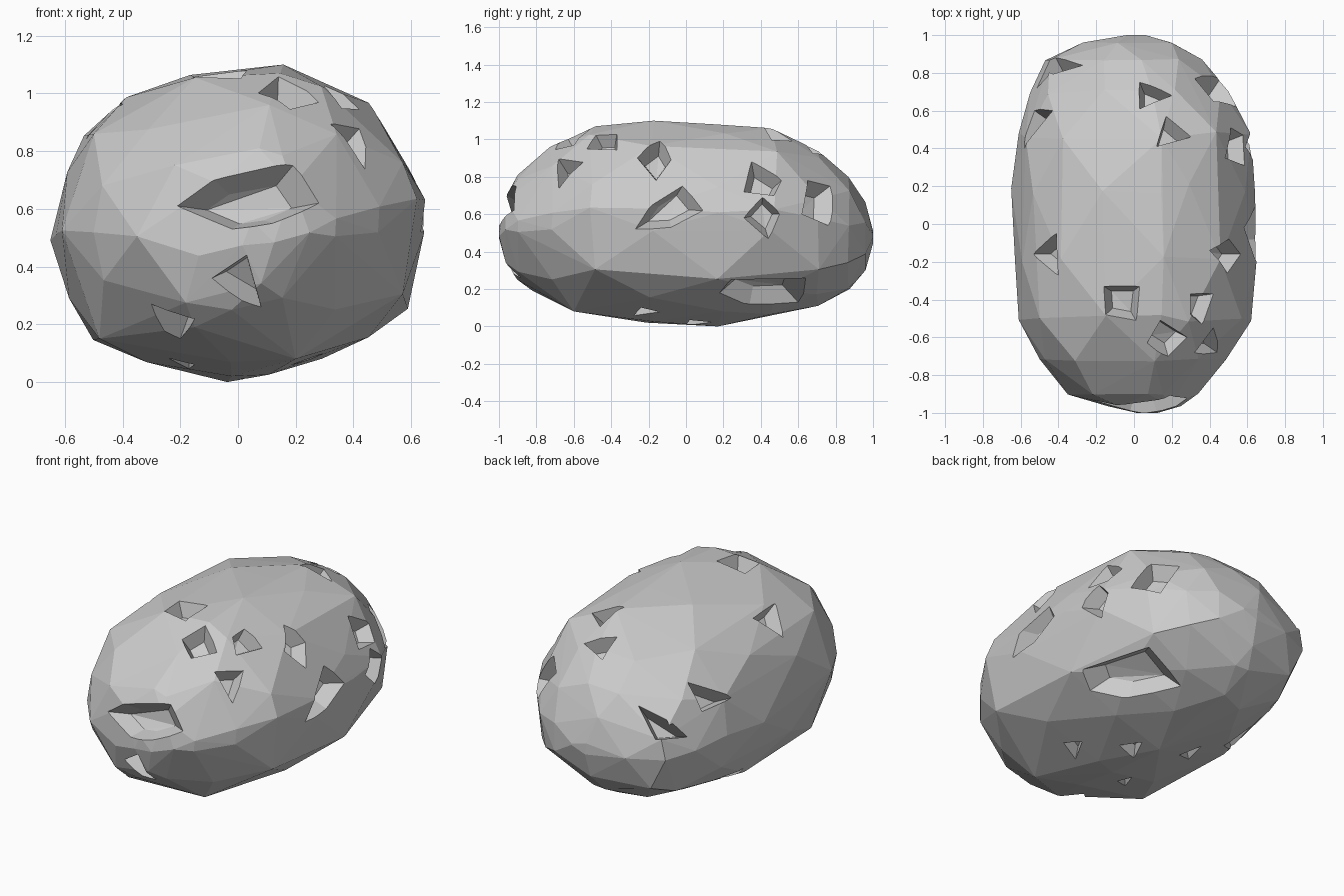
import bpy
import bmesh
import random
from mathutils import Vector
from mathutils.bvhtree import BVHTree

random.seed(4)

if "Cube" in bpy.data.objects:
    bpy.data.objects.remove(bpy.data.objects["Cube"])

stone = bpy.data.materials.new("stone grey")
stone.use_nodes = True
GREY = (0.6, 0.6, 0.6, 1)
stone.diffuse_color = GREY
stone.node_tree.nodes["Principled BSDF"].inputs["Base Color"].default_value = GREY


def make_object(name, bm):
    mesh = bpy.data.meshes.new(name)
    bm.to_mesh(mesh)
    obj = bpy.data.objects.new(name, mesh)
    bpy.context.collection.objects.link(obj)
    mesh.materials.append(stone)
    return obj


def hull(bm, points):
    """Wrap the points in a convex skin and drop the ones left inside."""
    verts = [bm.verts.new(p) for p in points]
    bmesh.ops.convex_hull(bm, input=verts)
    inside = [v for v in verts if v.is_valid and not v.link_faces]
    bmesh.ops.delete(bm, geom=inside, context="VERTS")
    bmesh.ops.recalc_face_normals(bm, faces=bm.faces)


# Cross-section of the rock, in a unit box, and its outermost corners
SECTION = [
    (1, 0.13), (0.92, 0.38), (0.7, 0.75), (0.46, 0.91), (0.23, 1),
    (-0.25, 0.97), (-0.62, 0.79), (-0.82, 0.58), (-0.94, 0.31), (-1, -0.09),
    (-0.93, -0.5), (-0.77, -0.73), (-0.51, -0.91), (-0.05, -1), (0.15, -0.99),
    (0.46, -0.85), (0.69, -0.75), (0.92, -0.53), (0.99, -0.09),
]
EXTREMES = {0, 4, 9, 13}

# Stations along the rock: y, left x, right x, bottom z, top z, corner step
STATIONS = [
    (-1, 0, 0.13, 0.46, 0.56, 6), (-0.965, -0.15, 0.25, 0.34, 0.73, 4),
    (-0.9, -0.35, 0.34, 0.25, 0.81, 3), (-0.72, -0.5, 0.49, 0.15, 0.96, 2),
    (-0.5, -0.61, 0.62, 0.07, 1.07, 2), (-0.18, -0.63, 0.65, 0.02, 1.1, 2),
    (0.18, -0.65, 0.64, 0, 1.08, 2), (0.47, -0.61, 0.62, 0.06, 1.06, 2),
    (0.7, -0.55, 0.5, 0.11, 0.94, 2), (0.87, -0.47, 0.36, 0.2, 0.8, 3),
    (0.96, -0.27, 0.22, 0.3, 0.67, 4), (1, -0.06, 0.06, 0.44, 0.52, 6),
]

# Single corners that bulge past the sections along the underside
BUMPS = [(0.2, -0.6, 0.08), (-0.2, 0.65, 0.1), (-0.48, -0.5, 0.15), (-0.15, -0.82, 0.19)]


def ring(index, y, left, right, low, high, step):
    """Section at one station, with alternating corners left out."""
    for i, (u, v) in enumerate(SECTION):
        if (i + index) % step == 0 or (step < 4 and i in EXTREMES):
            shift = random.uniform(-0.04, 0.04) * (1 - abs(y))
            yield Vector(((left + right + (right - left) * u) / 2, y + shift,
                          (low + high + (high - low) * v) / 2))


# Rock body
bm = bmesh.new()
hull(bm, [p for k, s in enumerate(STATIONS) for p in ring(k + 1, *s)] + BUMPS)
surface = BVHTree.FromBMesh(bm)
rock = make_object("rock", bm)
bm.free()

# Pit outlines, as flat shapes thrown onto one side of the rock
FRONT = [
    [(-0.21, 0.61), (-0.08, 0.7), (0.19, 0.75), (0.28, 0.62), (0.12, 0.55), (-0.02, 0.53)],
    [(-0.09, 0.36), (0.03, 0.44), (0.08, 0.26)],
    [(-0.3, 0.27), (-0.15, 0.22), (-0.2, 0.15)],
]
RIGHT = [
    [(-0.27, 0.52), (-0.18, 0.65), (-0.02, 0.75), (0.09, 0.62), (-0.08, 0.53)],
    [(0.18, 0.18), (0.24, 0.25), (0.64, 0.26), (0.6, 0.13), (0.34, 0.12)],
    [(-0.26, 0.9), (-0.14, 0.99), (-0.08, 0.89), (-0.16, 0.78)],
    [(0.31, 0.72), (0.35, 0.88), (0.51, 0.78), (0.47, 0.7)],
    [(0.31, 0.58), (0.41, 0.69), (0.5, 0.6), (0.44, 0.47)],
    [(0.62, 0.6), (0.65, 0.78), (0.77, 0.75), (0.76, 0.54)],
]
LEFT = [
    [(0.6, 0.83), (0.4, 0.7), (0.6, 0.68)],
    [(0.84, 0.74), (0.72, 0.57), (0.88, 0.59)],
]
TOP = [
    [(-0.16, -0.33), (0.03, -0.33), (0.01, -0.51), (-0.15, -0.48)],
    [(0.07, -0.63), (0.14, -0.51), (0.28, -0.6), (0.18, -0.7)],
    [(0.3, -0.37), (0.42, -0.37), (0.36, -0.53), (0.3, -0.48)],
    [(0.32, -0.68), (0.42, -0.55), (0.44, -0.68)],
    [(0.03, 0.75), (0.2, 0.68), (0.03, 0.61)],
    [(0.17, 0.57), (0.3, 0.46), (0.12, 0.41)],
    [(-0.53, -0.16), (-0.41, -0.05), (-0.4, -0.27)],
]
BELOW = [
    [(-0.24, -0.36), (-0.15, -0.32), (-0.17, -0.22)],
    [(0.18, -0.28), (0.3, -0.24), (0.25, -0.14)],
    [(0, 0), (0.12, 0.02), (0.06, 0.14)],
    [(-0.32, 0.08), (-0.22, 0.12), (-0.28, 0.24)],
    [(-0.52, 0.2), (-0.42, 0.26), (-0.46, 0.44)],
]

SIDES = [
    (FRONT, lambda a, b: Vector((a, -2, b)), Vector((0, 1, 0))),
    (RIGHT, lambda a, b: Vector((2, a, b)), Vector((-1, 0, 0))),
    (LEFT, lambda a, b: Vector((-2, a, b)), Vector((1, 0, 0))),
    (TOP, lambda a, b: Vector((a, b, 2)), Vector((0, 0, -1))),
    (BELOW, lambda a, b: Vector((a, b, -2)), Vector((0, 0, 1))),
]


def pit(bm, outline, place, aim):
    """Tapered plug whose rim follows the outline on the surface."""
    rim = [surface.ray_cast(place(*p), aim)[0] for p in outline]
    centre = sum(rim, Vector()) / len(rim)
    normal = surface.find_nearest(centre)[1]
    size = sum((p - centre).length for p in rim) / len(rim)
    depth = min(0.08, size * 0.8)
    floor = [centre + (p - centre) * 0.6 - normal * depth for p in rim]
    hull(bm, floor + [p + (p - f) * 0.6 for p, f in zip(rim, floor)])


# Pits are cut one by one so neighbouring plugs never clash
bpy.context.view_layer.objects.active = rock
for outlines, place, aim in SIDES:
    for outline in outlines:
        bm = bmesh.new()
        pit(bm, outline, place, aim)
        plug = make_object("pit_cutter", bm)
        bm.free()
        plug.hide_render = True
        cut = rock.modifiers.new("pit", "BOOLEAN")
        cut.operation = "DIFFERENCE"
        cut.solver = "EXACT"
        cut.object = plug
        bpy.ops.object.modifier_apply(modifier=cut.name)
        bpy.data.objects.remove(plug)

rock.data.shade_flat()
